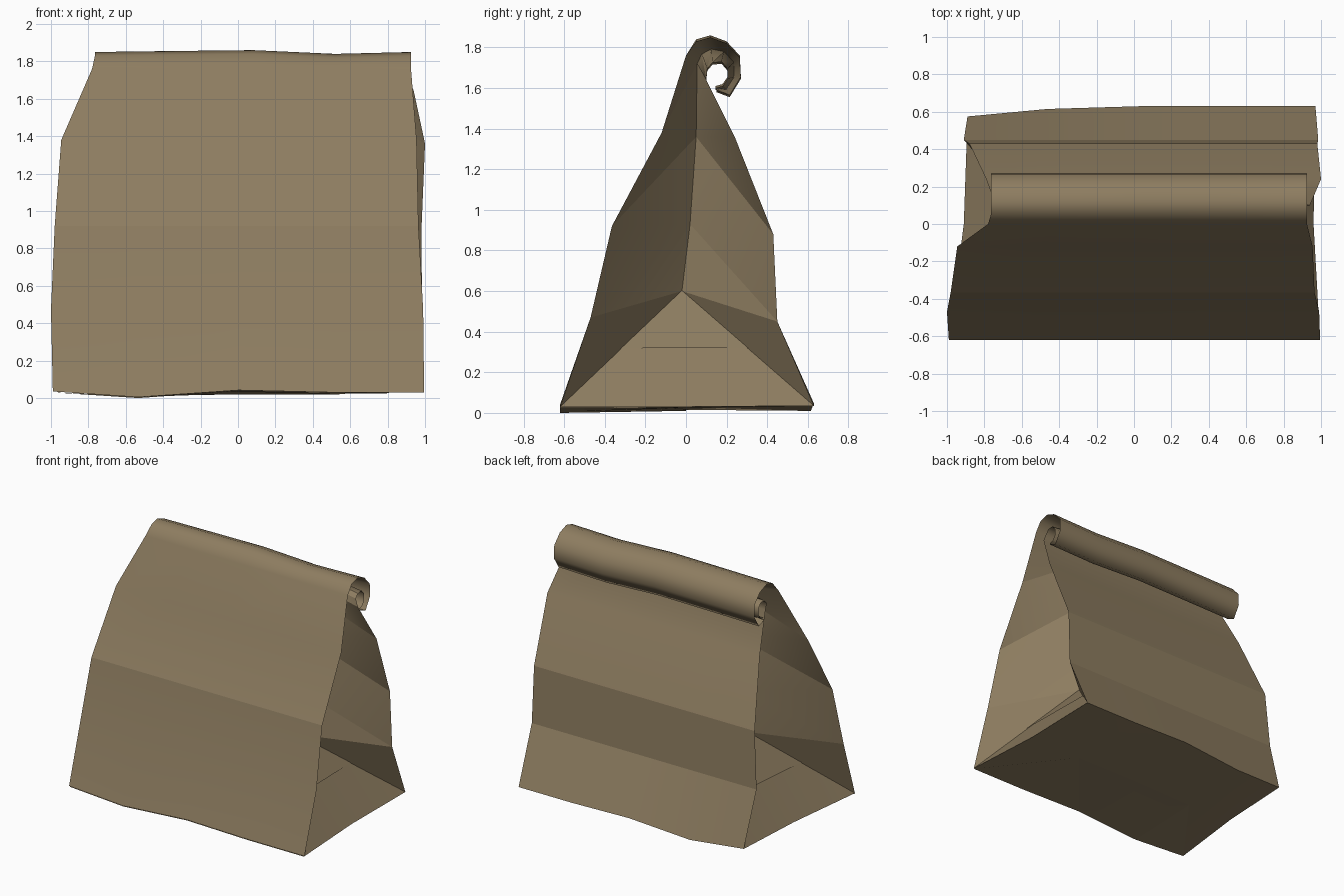
import bpy, bmesh, math
from mathutils import Vector

cube = bpy.data.objects.get("Cube")
if cube:
    bpy.data.objects.remove(cube, do_unlink=True)

paper = bpy.data.materials.new("brown_paper")
paper.use_nodes = True
colour = (0.27, 0.205, 0.118, 1)
paper.diffuse_color = colour
shader = paper.node_tree.nodes["Principled BSDF"]
shader.inputs["Base Color"].default_value = colour
shader.inputs["Roughness"].default_value = 0.9


def finish(bm, name):
    mesh = bpy.data.meshes.new(name)
    bm.to_mesh(mesh)
    bm.free()
    mesh.materials.append(paper)
    obj = bpy.data.objects.new(name, mesh)
    bpy.context.collection.objects.link(obj)
    return obj


def plate(name, points, offset):
    """Thin glued flap lying just off another sheet."""
    bm = bmesh.new()
    bm.faces.new([bm.verts.new(Vector(p) + Vector(offset)) for p in points])
    bmesh.ops.triangulate(bm, faces=bm.faces[:])
    return finish(bm, name)


# Each level of the bag: (y, z, left end x, right end x)
front = [(-.62, .03, -.99, .995), (-.47, .47, -1, .99), (-.365, .92, -.98, .965),
         (-.12, 1.38, -.945, .955), (0, 1.76, -.78, .925)]
back = [(.63, .035, -.89, .97), (.45, .45, -.91, .985), (.43, .88, -.88, .98),
        (.24, 1.36, -.79, 1), (.10, 1.64, -.74, .94)]
crease = [(0, .03, -.91, .96), (-.02, .6, -.5, .5), (.02, .93, -.47, .47),
          (.05, 1.36, -.40, .42), (.055, 1.72, -.35, .38)]

# Rolled top: outer layer from the front sheet, inner layer from the back sheet
outer = [(.05, 1.835), (.12, 1.855), (.2, 1.825), (.265, 1.755),
         (.27, 1.66), (.215, 1.57), (.15, 1.595)]
inner = [(.105, 1.70), (.13, 1.73), (.175, 1.735), (.205, 1.70),
         (.205, 1.65), (.18, 1.615), (.145, 1.605)]
for o, i in zip(outer, inner):
    front.append((*o, -.765, .925))
    back.append((*i, -.755, .92))
    crease.append(((o[0] + i[0]) / 2, (o[1] + i[1]) / 2, -.35, .38))

# Uneven columns across the sheets, with a slight wave in the paper
COLUMNS = (0, .23, .5, .76, 1)
HEM = (.005, -.025, .012, 0, 0)
TOP = (-.005, 0, .005, -.015, -.005)


def sheet(level, wave):
    y, z, xl, xr = level
    return [Vector((xl + (xr - xl) * t, y, z + w)) for t, w in zip(COLUMNS, wave)]


def crease_points(level):
    y, z, xl, xr = level
    return Vector((xl, y, z)), Vector((xr, y, z))


rings = []
for k, (f, b, c) in enumerate(zip(front, back, crease)):
    wave = HEM if k == 0 else TOP if k > 4 else (0,) * 5
    fs, bs = sheet(f, wave), sheet(b, wave)
    if k == 0:
        bs[0].y -= .055
        bs[1].y -= .015
    cl, cr = crease_points(c)
    rings.append(fs + [cr] + bs[::-1] + [cl])

# Bag body: front and back sheets joined by inward folded gussets
bm = bmesh.new()
grid = [[bm.verts.new(p) for p in ring] for ring in rings]
level_of = {v: k for k, ring in enumerate(grid) for v in ring}
count = len(grid[0])
for low, high in zip(grid, grid[1:]):
    for i in range(count):
        j = (i + 1) % count
        a, b, c, d = low[i], low[j], high[j], high[i]
        if i in (4, 10):
            faces = [(a, b, c), (a, c, d)]
        elif i in (5, 11):
            faces = [(a, b, d), (b, c, d)]
        else:
            faces = [(a, b, c, d)]
        for face in faces:
            bm.faces.new(face)

# Base, folded along its middle line
base = grid[0]
middle = [base[11]] + [bm.verts.new((x, 0, z)) for x, z in
                       ((-.52, .015), (0, .025), (.52, .025))] + [base[5]]
rear = base[6:11][::-1]
for near, far in ((base[:5], middle), (middle, rear)):
    for i in range(4):
        bm.faces.new((near[i], far[i], far[i + 1], near[i + 1]))

# Smooth paper with crisp folds below the roll and along the gussets
bm.normal_update()
for face in bm.faces:
    face.smooth = True
for edge in bm.edges:
    levels = [level_of.get(v, 0) for v in edge.verts]
    around_roll = levels[0] == levels[1] and levels[0] >= 3
    if len(edge.link_faces) == 2 and not around_roll:
        edge.smooth = edge.calc_face_angle(0) < math.radians(12)

flap_points = [v.co.copy() for v in base[:5]] + [v.co.copy() for v in middle[3:0:-1]]
finish(bm, "paper_bag")

# Glued flaps under the base and on the lower gussets
plate("base_flap", flap_points[::-1], (0, 0, -.005))
for side, name, i, corners in ((1, "left_gusset_flap", 5, (4, 6)),
                               (-1, "right_gusset_flap", 11, (10, 0))):
    apex = rings[1][i]
    ends = [rings[0][n].lerp(apex, .5) for n in corners]
    plate(name, [ends[0], ends[1], apex], (side * .003, 0, .003))
